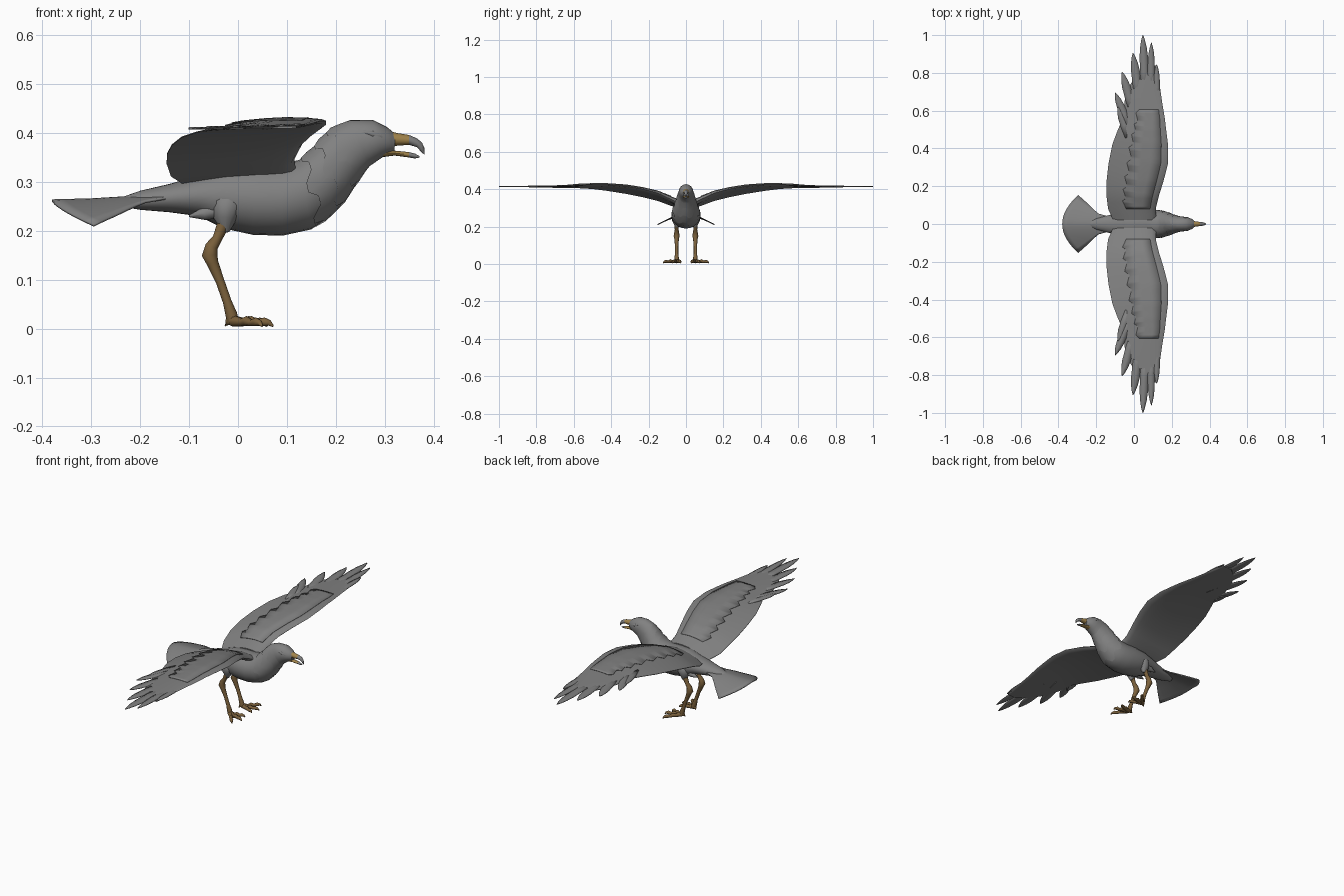
import bpy, bmesh
from math import sin, cos, pi, radians, sqrt
from mathutils import Vector

if "Cube" in bpy.data.objects:
    bpy.data.objects.remove(bpy.data.objects["Cube"])


def material(name, rgb):
    m = bpy.data.materials.new(name)
    m.use_nodes = True
    m.diffuse_color = (*rgb, 1)
    bsdf = m.node_tree.nodes["Principled BSDF"]
    bsdf.inputs["Base Color"].default_value = (*rgb, 1)
    bsdf.inputs["Roughness"].default_value = 0.8
    return m


GREY = material("plumage_grey", (0.22, 0.22, 0.22))
OCHRE = material("beak_ochre", (0.36, 0.23, 0.07))
BROWN = material("leg_brown", (0.20, 0.12, 0.045))


def loft(name, rows, mats, closed=True, caps=True, thick=0, angle=50):
    """Skin a list of equal-length point rows."""
    bm = bmesh.new()
    grid = [[bm.verts.new(p) for p in row] for row in rows]
    n = len(rows[0])
    for a, b in zip(grid, grid[1:]):
        for i in range(n if closed else n - 1):
            j = (i + 1) % n
            bm.faces.new((a[i], a[j], b[j], b[i]))
    if closed and caps:
        bm.faces.new(grid[0])
        bm.faces.new(grid[-1])
    bmesh.ops.recalc_face_normals(bm, faces=bm.faces)
    me = bpy.data.meshes.new(name)
    bm.to_mesh(me)
    bm.free()
    for m in mats:
        me.materials.append(m)
    me.polygons.foreach_set("use_smooth", [True] * len(me.polygons))
    me.set_sharp_from_angle(angle=radians(angle))
    ob = bpy.data.objects.new(name, me)
    bpy.context.scene.collection.objects.link(ob)
    if thick:
        mod = ob.modifiers.new("thickness", "SOLIDIFY")
        mod.thickness = thick
        mod.offset = 0
    return ob


def sample(table, f):
    """Linear lookup between table rows by fractional index."""
    i = max(0, min(int(f), len(table) - 2))
    t = f - i
    return [a + (b - a) * t for a, b in zip(table[i], table[i + 1])]


def tube(name, pts, mats, sides=10, flat=1.0):
    """Tube through (x, y, z, radius) points."""
    rows = []
    for i, p in enumerate(pts):
        c = Vector(p[:3])
        d = Vector(pts[min(i + 1, len(pts) - 1)][:3]) - Vector(pts[max(i - 1, 0)][:3])
        d.normalize()
        up = Vector((0, 0, 1)) if abs(d.z) < 0.7 else Vector((1, 0, 0))
        u = d.cross(up).normalized()
        v = u.cross(d)
        rows.append([c + p[3] * (u * cos(2 * pi * k / sides) + v * flat * sin(2 * pi * k / sides))
                     for k in range(sides)])
    return loft(name, rows, mats)


# Body and head: top x, top z, bottom x, bottom z, half width
BODY = [(-.24, .268, -.24, .25, .012), (-.20, .282, -.20, .243, .03),
        (-.14, .296, -.14, .238, .045), (-.08, .313, -.08, .23, .06),
        (-.02, .334, -.03, .205, .072), (.04, .338, .03, .192, .078),
        (.09, .337, .09, .19, .078), (.125, .345, .15, .203, .073),
        (.15, .365, .195, .235, .063), (.172, .392, .225, .27, .053),
        (.195, .412, .25, .31, .044), (.23, .427, .27, .333, .04),
        (.275, .427, .295, .35, .036), (.305, .412, .31, .358, .026),
        (.322, .398, .32, .362, .015)]
SEG = 24


def body_point(f, k, grow=1.0):
    tx, tz, bx, bz, w = sample(BODY, f)
    a = 2 * pi * k / SEG
    c = cos(a) * grow
    return ((tx + bx) / 2 + (tx - bx) / 2 * c, w * sin(a) * grow,
            (tz + bz) / 2 + (tz - bz) / 2 * c)


loft("body", [[body_point(f / 2, k) for k in range(SEG)]
              for f in range(2 * len(BODY) - 1)], [GREY])

# Jagged feather collars round the neck and breast
for name, front, back in (("head_ruff", 11, 9.6), ("neck_ruff", 9.9, 8.5), ("breast_ruff", 8.8, 7.4)):
    rows = []
    for t in (0, .5, 1):
        rows.append([body_point(front + (back - front) * t + t * .22 * (-1) ** (k // 2),
                                k, .99 + .06 * t) for k in range(SEG)])
    loft(name, rows, [GREY], caps=False)

# Fanned tail: centre x, edge x, half width, z
TAIL = [(-.12, -.12, .035, .277), (-.20, -.19, .055, .27),
        (-.30, -.25, .112, .264), (-.38, -.295, .152, .262)]
rows = []
for i in range(10):
    cx, ex, w, z = sample(TAIL, i / 3)
    rows.append([(cx + (ex - cx) * u * u, w * u, z - .05 * abs(w * u / .15) ** 1.5)
                 for u in [k / 8 - 1 for k in range(17)]])
loft("tail", rows, [GREY], closed=False, thick=.005)

# Beak: x, top z, bottom z, half width
UPPER = [(.30, .407, .372, .019), (.325, .400, .374, .014), (.35, .396, .376, .011),
         (.366, .389, .371, .009), (.376, .381, .360, .006), (.381, .370, .356, .002)]
LOWER = [(.29, .370, .350, .018), (.32, .364, .354, .013), (.35, .361, .350, .009),
         (.362, .358, .348, .006), (.371, .353, .350, .002)]
for name, table in (("upper_beak", UPPER), ("lower_beak", LOWER)):
    rows = [[(x, w * sin(k * pi / 6), (t + b) / 2 + (t - b) / 2 * cos(k * pi / 6))
             for k in range(12)] for x, t, b, w in table]
    beak = loft(name, rows, [OCHRE, GREY])
    for p in beak.data.polygons:
        p.material_index = int(p.center.x > .35)

# Wing: y, leading x, trailing x, leading z, trailing z, thickness
WING = [(.02, .12, -.11, .315, .295, .04), (.08, .115, -.137, .345, .312, .034),
        (.15, .132, -.146, .378, .338, .03), (.23, .157, -.145, .40, .358, .026),
        (.32, .18, -.135, .416, .376, .022), (.42, .18, -.115, .424, .392, .018),
        (.50, .17, -.085, .424, .402, .015), (.56, .163, -.058, .422, .406, .012),
        (.65, .148, -.05, .418, .408, .009), (.73, .137, -.025, .415, .409, .007),
        (.80, .125, .02, .413, .41, .005), (.84, .12, .07, .412, .41, .003)]


def wing_point(f, t, side):
    """Point on the wing skin; side is +1 for the top, -1 for underneath."""
    y, lx, tx, lz, tz, th = sample(WING, f)
    half = th * 1.3 * sqrt(t) * (1 - t) + .001
    return (lx + (tx - lx) * t, y, lz + (tz - lz) * t + th * 1.2 * t * (1 - t) + side * half)


# Flight feathers: base x, base y, tip x, tip y, half width
FEATHERS = [(-.02, .50, -.10, .695, .021), (.0, .58, -.063, .805, .023),
            (.03, .64, -.005, .905, .024), (.06, .68, .047, 1.0, .023),
            (.09, .68, .092, .96, .019), (.122, .64, .12, .845, .016),
            (-.03, .46, -.083, .62, .021)]
BLADE = [(0, .8), (.4, 1), (.65, .95), (.8, .75), (.92, .4), (1, .04)]
CHORD = [0, .03, .1, .22, .36, .52, .68, .84, 1]

# Toes: tip x, tip y
TOES = [(.06, .028), (.072, .072), (.05, .122)]


def flip(rows, s):
    return [[(p[0], p[1] * s, p[2]) for p in row] for row in rows]


for label, s in (("left", 1), ("right", -1)):
    # Wing skin
    rows = [[wing_point(i / 2, t, 1) for t in CHORD] +
            [wing_point(i / 2, t, -1) for t in reversed(CHORD[1:])]
            for i in range(2 * len(WING) - 1)]
    loft(label + "_wing", flip(rows, s), [GREY])

    # Raised covert layer with a ragged rear edge
    rows = []
    for i in range(33):
        f = 1 + i * 6.5 / 32
        end = .62 + .025 * (i % 4)
        rows.append([(x, y, z + .004 * t / end) for t in (.12, .3, .45, end)
                     for x, y, z in [wing_point(f, t, 1)]])
    loft(label + "_wing_coverts", flip(rows, s), [GREY], closed=False, thick=.002)

    # Separate wing tip feathers
    for n, (bx, by, tx, ty, w) in enumerate(FEATHERS):
        base, d = Vector((bx, by)), Vector((tx - bx, ty - by))
        side = Vector((d.y, -d.x)).normalized()
        z = .409 + .0015 * (n % 6)
        rows = []
        for t, k in BLADE:
            c = base + d * t
            rows.append([(c.x + side.x * w * k * u, c.y + side.y * w * k * u, z + .002 * (1 - u * u))
                         for u in (-1, 0, 1)])
        loft(f"{label}_flight_feather_{n + 1}", flip(rows, s), [GREY], closed=False, thick=.003)

    # Feathered thigh
    tube(label + "_thigh", [(-.01, s * .035, .28, .02), (-.022, s * .045, .25, .034),
                            (-.026, s * .049, .225, .024), (-.024, s * .05, .197, .006)], [GREY], 12)
    tube(label + "_thigh_tuft", [(-.03, s * .04, .245, .018), (-.07, s * .045, .235, .013),
                                 (-.10, s * .045, .23, .002)], [GREY], 8)

    # Leg with a knobbly joint
    tube(label + "_leg", [(x, s * .05, z, r) for x, z, r in
                          ((-.025, .225, .014), (-.042, .185, .010), (-.054, .168, .013),
                           (-.058, .150, .016), (-.052, .134, .012), (-.036, .095, .009),
                           (-.022, .055, .009), (-.014, .03, .012), (-.01, .014, .012))], [BROWN], 12)

    # Toes with knuckles and claws, a hind toe and a web
    ankle = Vector((-.01, .052))
    for n, tip in enumerate(TOES):
        pts = []
        for t, z, r in ((0, .016, .012), (.3, .013, .008), (.45, .016, .010), (.62, .012, .007),
                        (.78, .014, .009), (.9, .012, .006), (1, .005, .002)):
            p = ankle.lerp(Vector(tip), t)
            pts.append((p.x, s * p.y, z, r))
        tube(f"{label}_toe_{n + 1}", pts, [BROWN], 8)
    tube(label + "_hind_toe", [(-.008, s * .052, .02, .01), (-.02, s * .047, .014, .008),
                               (-.026, s * .043, .006, .002)], [BROWN], 8)
    for n in (0, 1):
        a, b = Vector(TOES[n]), Vector(TOES[n + 1])
        rows = []
        for t in (0.05, .4, .75):
            rows.append([(p.x, s * p.y, .011) for u in (0, .25, .5, .75, 1)
                         for p in [ankle.lerp(a.lerp(b, u), t * (1 - 1.4 * u * (1 - u)))]])
        loft(f"{label}_foot_web_{n + 1}", rows, [BROWN], closed=False, thick=.003)

    # Brow ridge and closed eyelid
    tube(label + "_brow", [(.255, s * .031, .402, .004), (.275, s * .031, .398, .007),
                           (.292, s * .026, .392, .006), (.303, s * .021, .388, .003)], [GREY], 8)
